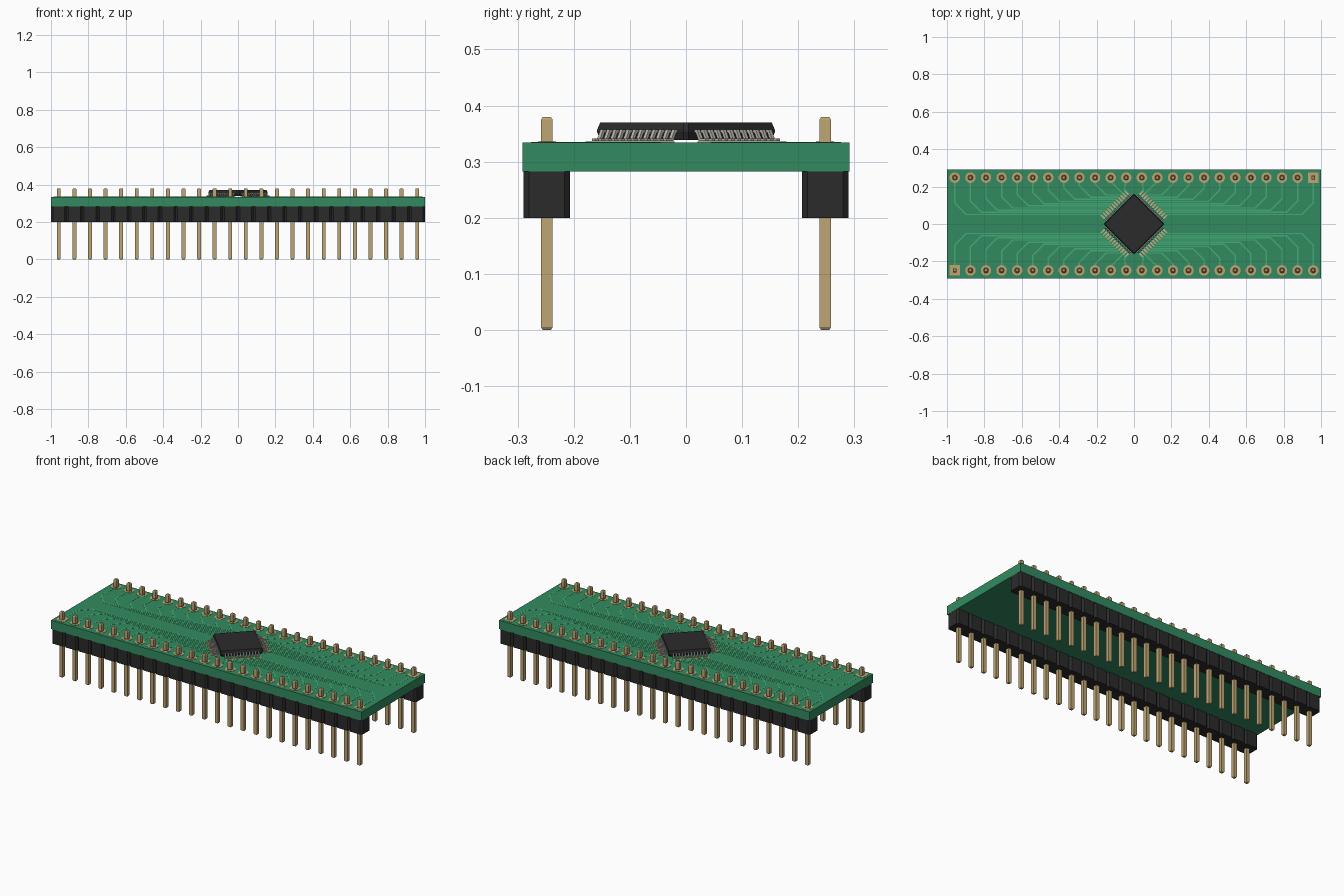
import bpy, bmesh, math
from mathutils import Vector, Matrix

old = bpy.data.objects.get("Cube")
if old:
    bpy.data.objects.remove(old, do_unlink=True)


def material(name, rgb):
    m = bpy.data.materials.new(name)
    m.use_nodes = True
    m.diffuse_color = (*rgb, 1)
    bsdf = next(n for n in m.node_tree.nodes if n.type == 'BSDF_PRINCIPLED')
    bsdf.inputs["Base Color"].default_value = (*rgb, 1)
    return m


GREEN = material("board green", (0.032, 0.26, 0.118))
LIGHT = material("trace green", (0.055, 0.41, 0.18))
GOLD = material("pin gold", (0.52, 0.38, 0.175))
BROWN = material("hole brown", (0.13, 0.085, 0.035))
BLACK = material("plastic black", (0.024, 0.024, 0.025))
TIN = material("lead tin", (0.50, 0.48, 0.44))

PITCH = 1.916 / 23
ROW_Y = 0.248
TOP = 0.334          # top face of the board
PIN_X = [(i - 11.5) * PITCH for i in range(24)]
LEAD_T = [(i - 5.5) * 0.0164 for i in range(12)]


def loft(bm, layers):
    """Close a solid through a stack of equal-length point loops."""
    rings = [[bm.verts.new(p) for p in layer] for layer in layers]
    bm.faces.new(rings[0][::-1])
    bm.faces.new(rings[-1])
    for a, b in zip(rings, rings[1:]):
        for i in range(len(a)):
            j = (i + 1) % len(a)
            bm.faces.new((a[i], a[j], b[j], b[i]))


def rect(cx, cy, hx, hy, z, c=0.0):
    """Rectangle loop, with cut corners when c is given."""
    if not c:
        pts = [(-hx, -hy), (hx, -hy), (hx, hy), (-hx, hy)]
    else:
        pts = [(-hx + c, -hy), (hx - c, -hy), (hx, -hy + c), (hx, hy - c),
               (hx - c, hy), (-hx + c, hy), (-hx, hy - c), (-hx, -hy + c)]
    return [(cx + x, cy + y, z) for x, y in pts]


def circle(cx, cy, r, z, n=12):
    return [(cx + r * math.cos(math.tau * (i + 0.5) / n),
             cy + r * math.sin(math.tau * (i + 0.5) / n), z) for i in range(n)]


def strip(bm, pts, width, z0, z1):
    """Flat mitred ribbon along a 2D path."""
    pts = [Vector(p) for p in pts]
    dirs = [(b - a).normalized() for a, b in zip(pts, pts[1:])]
    left, right = [], []
    for i, p in enumerate(pts):
        a, b = dirs[max(i - 1, 0)], dirs[min(i, len(dirs) - 1)]
        n = Vector((-(a + b).y, (a + b).x)).normalized()
        n *= width / 2 / max(0.3, n.dot(Vector((-a.y, a.x))))
        left.append(p + n)
        right.append(p - n)
    for i in range(len(dirs)):
        quad = (right[i], right[i + 1], left[i + 1], left[i])
        loft(bm, [[(q.x, q.y, z) for q in quad] for z in (z0, z1)])


def finish(name, bm, mat):
    bmesh.ops.recalc_face_normals(bm, faces=bm.faces)
    me = bpy.data.meshes.new(name)
    bm.to_mesh(me)
    bm.free()
    me.materials.append(mat)
    ob = bpy.data.objects.new(name, me)
    bpy.context.collection.objects.link(ob)
    return ob


# Circuit board
bm = bmesh.new()
loft(bm, [rect(0, 0, 1, 0.291, z) for z in (0.283, TOP)])
finish("circuit_board", bm, GREEN)

# Header strips, pins and solder pads, one set per row
for side, label in ((-1, "front"), (1, "back")):
    y = side * ROW_Y
    header, pins, pads, holes = (bmesh.new() for _ in range(4))
    square_x = PIN_X[0] if side < 0 else PIN_X[-1]
    for x in PIN_X:
        loft(header, [rect(x, y, PITCH / 2, 0.0415, z, 0.010) for z in (0.2, 0.283)])
        loft(pins, [rect(x, y, h, h, z) for h, z in
                    ((0.007, 0), (0.0103, 0.005), (0.0103, 0.375), (0.007, 0.38))])
        zs = (TOP - 0.001, TOP + 0.0015)
        if x == square_x:
            loft(pads, [rect(x, y, 0.028, 0.028, z) for z in zs])
        else:
            loft(pads, [circle(x, y, 0.0285, z) for z in zs])
            loft(holes, [circle(x, y, 0.0165, z) for z in (TOP, TOP + 0.002)])
    finish(label + "_header", header, BLACK)
    finish(label + "_pins", pins, GOLD)
    finish(label + "_solder_pads", pads, GOLD)
    finish(label + "_hole_rims", holes, BROWN)

# Traces fanning out from the chip, mirrored into four quadrants
bm = bmesh.new()
for j in range(12):
    t = LEAD_T[11 - j]
    px, py = PIN_X[23 - j], -ROW_Y
    r0, r1 = 0.14, 0.162
    k = math.sqrt(0.5)
    start = ((r0 + t) * k, (t - r0) * k)
    tip = ((r1 + t) * k, (t - r1) * k)
    c = max(0.0, min(0.06, px - tip[0], tip[1] - py - 0.01))
    path = [start, tip]
    if px - c > tip[0] + 0.002:
        path.append((px - c, tip[1]))
    if c > 0.002:
        path.append((px, tip[1] - c))
    path.append((px, py))
    for sx in (-1, 1):
        for sy in (-1, 1):
            strip(bm, [(sx * x, sy * y) for x, y in path], 0.0078,
                  TOP - 0.001, TOP + 0.0008)
finish("traces", bm, LIGHT)

# Chip body, tapered above and below its waist, set diagonally
bm = bmesh.new()
loft(bm, [rect(0, 0, h, h, z, 0.006) for h, z in
          ((0.111, 0.339), (0.115, 0.353), (0.115, 0.357), (0.111, 0.370))])
bm.transform(Matrix.Rotation(math.pi / 4, 4, 'Z'))
finish("chip_body", bm, BLACK)

# Bent chip leads and the pads under them
PROFILE = [(0.108, 0.357), (0.122, 0.357), (0.130, 0.341), (0.143, 0.341),
           (0.143, 0.3365), (0.126, 0.3365), (0.118, 0.352), (0.108, 0.352)]
leads, pads = bmesh.new(), bmesh.new()
for q in range(4):
    rot = Matrix.Rotation(math.pi / 4 + q * math.pi / 2, 3, 'Z')
    for t in LEAD_T:
        loft(leads, [[rot @ Vector((r, t + w, z)) for r, z in PROFILE]
                     for w in (-0.0036, 0.0036)])
        loft(pads, [[rot @ Vector(p) for p in rect(0.141, t, 0.017, 0.005, z)]
                    for z in (TOP - 0.001, TOP + 0.002)])
finish("chip_leads", leads, TIN)
finish("chip_pads", pads, GOLD)
